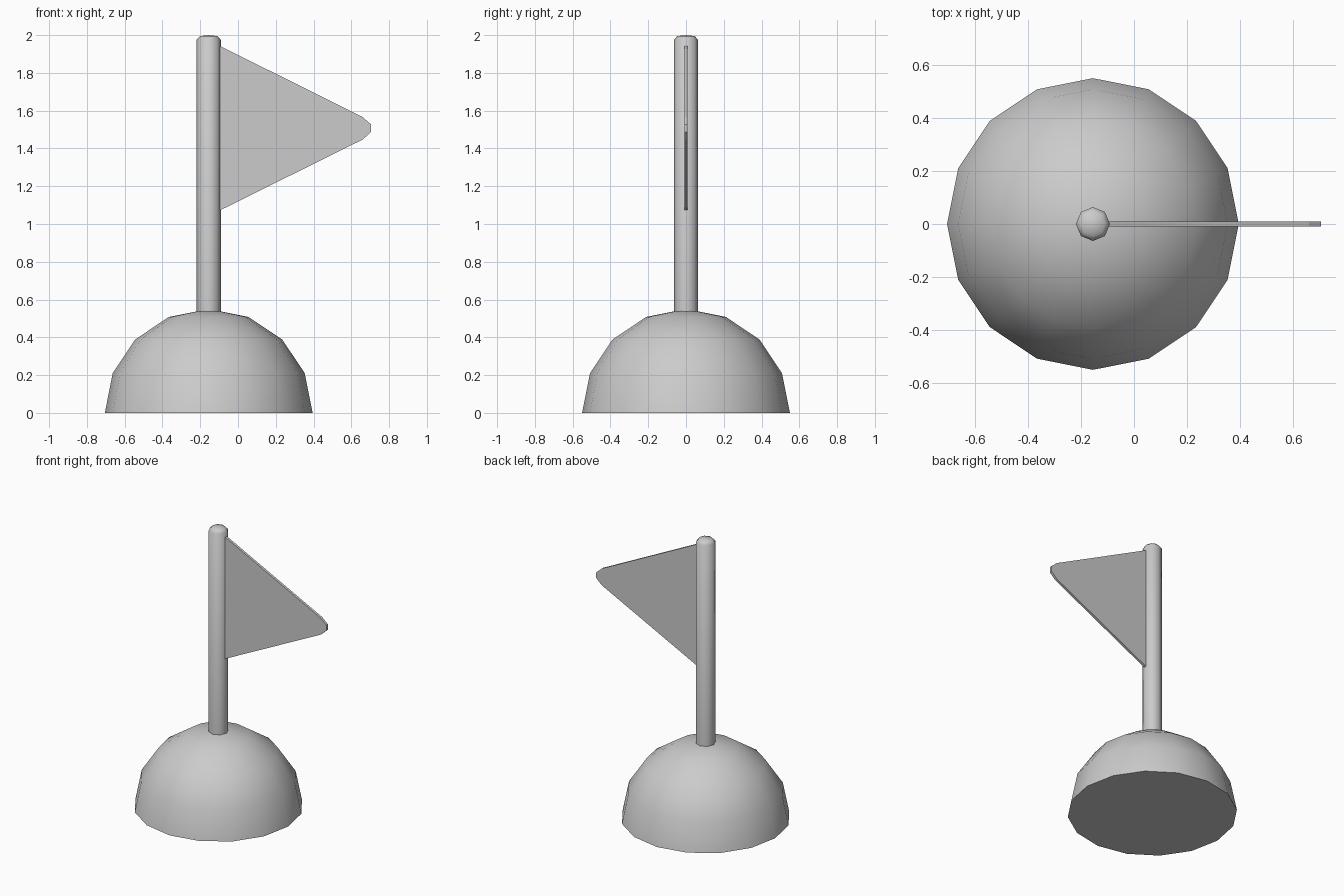
import bpy, bmesh
from math import cos, sin, pi

if "Cube" in bpy.data.objects:
    bpy.data.objects.remove(bpy.data.objects["Cube"])

POLE_X = -0.155


def finish(name, bm, smooth=False):
    bmesh.ops.recalc_face_normals(bm, faces=bm.faces)
    mesh = bpy.data.meshes.new(name)
    bm.to_mesh(mesh)
    bm.free()
    obj = bpy.data.objects.new(name, mesh)
    bpy.context.collection.objects.link(obj)
    if smooth:
        bpy.ops.object.select_all(action='DESELECT')
        obj.select_set(True)
        bpy.context.view_layer.objects.active = obj
        bpy.ops.object.shade_smooth_by_angle(angle=pi * 50 / 180)
    return obj


def lathe(name, profile, top_z, sides):
    """Rings from (radius, z) pairs, flat cap below and a tip above."""
    bm = bmesh.new()
    rings = [[bm.verts.new((POLE_X + r * cos(2 * pi * i / sides),
                            r * sin(2 * pi * i / sides), z))
              for i in range(sides)] for r, z in profile]
    bm.faces.new(rings[0][::-1])
    for low, high in zip(rings, rings[1:]):
        for i in range(sides):
            j = (i + 1) % sides
            bm.faces.new((low[i], low[j], high[j], high[i]))
    tip = bm.verts.new((POLE_X, 0, top_z))
    for i in range(sides):
        bm.faces.new((rings[-1][i], rings[-1][(i + 1) % sides], tip))
    return finish(name, bm, smooth=True)


# Dome base: half sphere with 16 sides
R = 0.55
lathe("dome_base", [(R * cos(k * pi / 8), R * sin(k * pi / 8)) for k in range(4)], R, 16)

# Pole: eight sides with a shallow rounded top
lathe("pole", [(0.064, 0.5), (0.064, 1.975), (0.046, 1.995)], 2.0, 8)

# Pennant: thin triangle with a rounded tip
outline = [(-0.13, 1.055), (0.66, 1.447), (0.705, 1.488),
           (0.705, 1.527), (0.66, 1.566), (-0.13, 1.96)]
bm = bmesh.new()
face = bm.faces.new([bm.verts.new((x, -0.009, z)) for x, z in outline])
result = bmesh.ops.extrude_face_region(bm, geom=[face], use_keep_orig=True)
moved = [v for v in result["geom"] if isinstance(v, bmesh.types.BMVert)]
bmesh.ops.translate(bm, vec=(0, 0.018, 0), verts=moved)
finish("pennant", bm)
